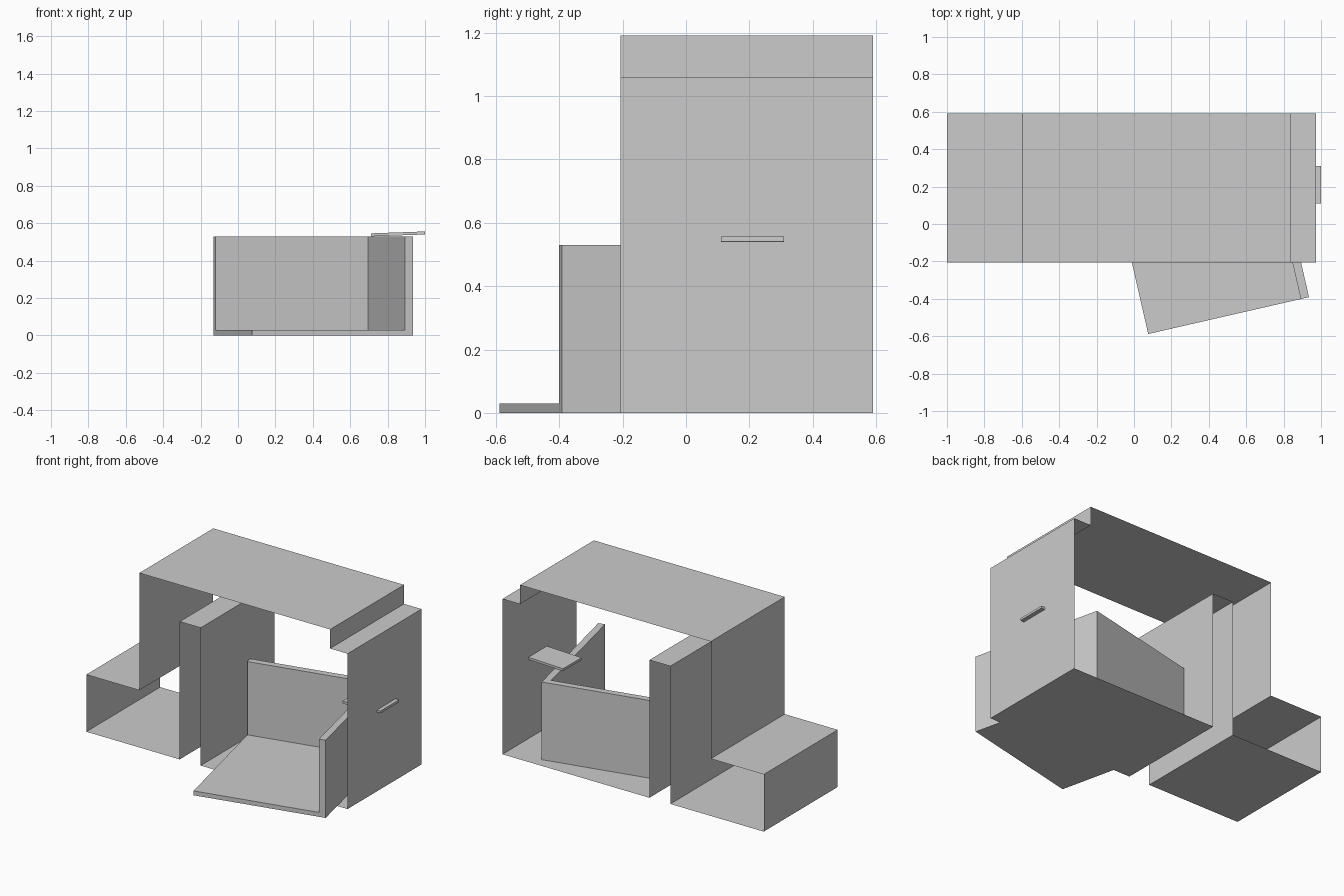
import bpy, bmesh, math
from mathutils import Matrix, Vector

if "Cube" in bpy.data.objects:
    bpy.data.objects.remove(bpy.data.objects["Cube"])


def make_object(name, bm):
    mesh = bpy.data.meshes.new(name)
    bm.to_mesh(mesh)
    bm.free()
    obj = bpy.data.objects.new(name, mesh)
    bpy.context.collection.objects.link(obj)
    return obj


def prism(name, points, direction, capped=True):
    """Sweep a closed outline along a direction, optionally with end caps."""
    bm = bmesh.new()
    direction = Vector(direction)
    a = [bm.verts.new(p) for p in points]
    b = [bm.verts.new(Vector(p) + direction) for p in points]
    n = len(points)
    for i in range(n):
        j = (i + 1) % n
        bm.faces.new((a[i], a[j], b[j], b[i]))
    if capped:
        bm.faces.new(a[::-1])
        bm.faces.new(b)
    bmesh.ops.recalc_face_normals(bm, faces=bm.faces)
    return make_object(name, bm)


# Thin open-ended shell: stepped outline in x/z, swept front to back
outline = [(-1, 0), (-.295, 0), (-.295, .94), (-.137, .94), (-.137, 0),
           (.972, 0), (.972, 1.06), (.84, 1.06), (.84, 1.19),
           (-.6, 1.19), (-.6, .39), (-1, .39)]
prism("outer_shell", [(x, -.207, z) for x, z in outline], (0, .797, 0), capped=False)

# Turned tray: floor with a wall along the back and right
W, D, T = .882, .93, .045
turn = Matrix.Translation((.076, -.588, 0)) @ Matrix.Rotation(math.radians(12.9), 4, 'Z')
walls = [(W - T, 0), (W, 0), (W, D), (0, D), (0, D - T), (W - T, D - T)]
tray_walls = prism("tray_walls", [(x, y, 0) for x, y in walls], (0, 0, .53))
floor = [(0, 0), (W - T, 0), (W - T, D - T), (0, D - T)]
tray_floor = prism("tray_floor", [(x, y, 0) for x, y in floor], (0, 0, .03))
for part in (tray_walls, tray_floor):
    part.matrix_world = turn

# Slightly tilted plate poking through the right wall
plate = [(.712, .53), (1.0, .54), (.9995, .556), (.7115, .546)]
prism("slot_plate", [(x, .11, z) for x, z in plate], (0, .2, 0))
